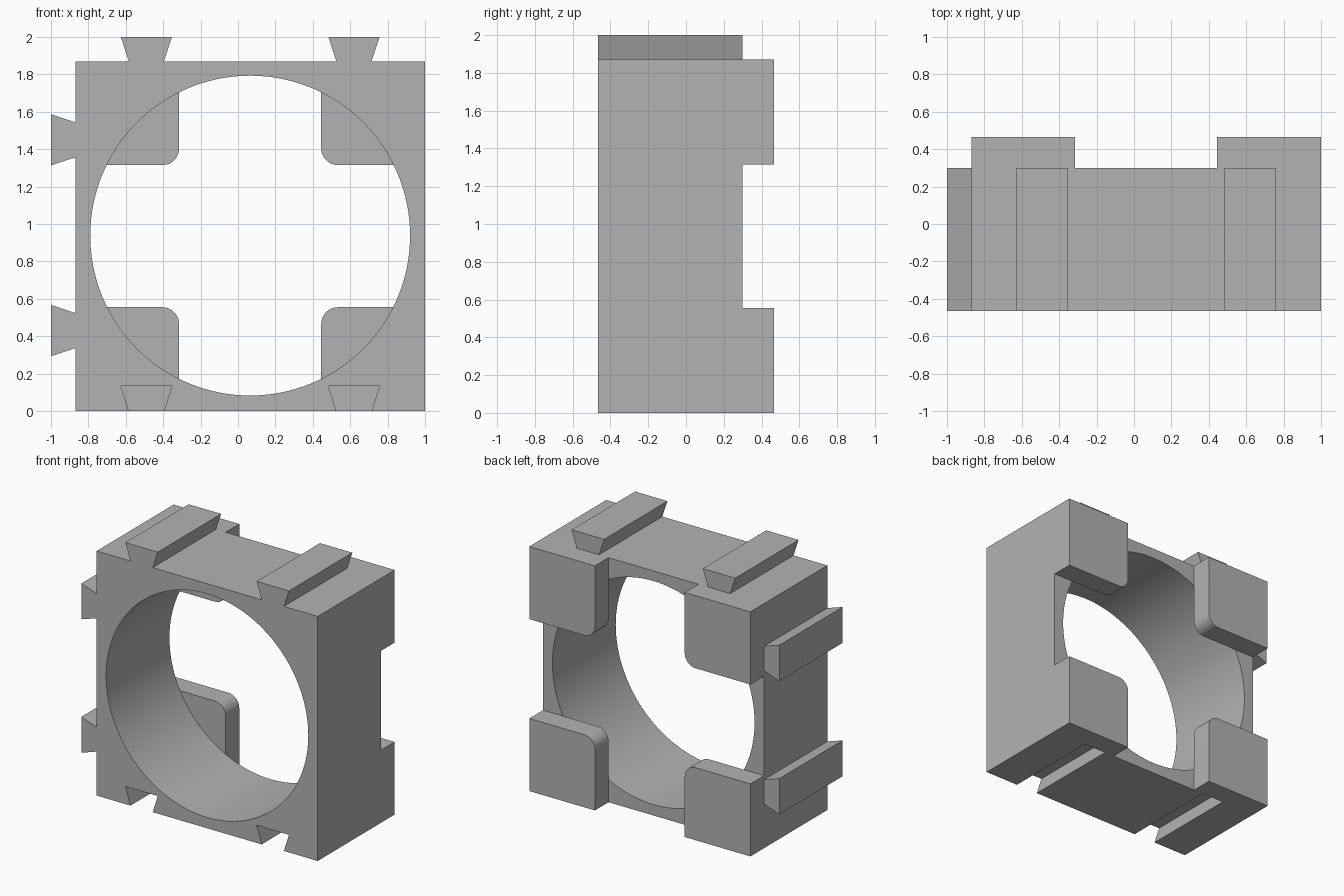
import bpy
import bmesh
from math import cos, sin, pi, radians
from mathutils import Matrix

if "Cube" in bpy.data.objects:
    bpy.data.objects.remove(bpy.data.objects["Cube"], do_unlink=True)

LEFT, RIGHT, TOP = -0.87, 1.0, 1.87       # block outline
FRONT, STEP, BACK = -0.465, 0.30, 0.465   # depth of frame and pads
MID_X, MID_Z, BORE = 0.065, 0.938, 0.855
RAILS_X, RAILS_Z = (-0.49, 0.62), (0.43, 1.45)
NECK, HEAD, SLOT = 0.094, 0.137, 0.135    # dovetail half widths, slot depth
PAD, FILLET = 0.555, 0.09

grey = bpy.data.materials.new("plain grey")
grey.use_nodes = True
grey.diffuse_color = (0.45, 0.45, 0.45, 1)
grey.node_tree.nodes["Principled BSDF"].inputs["Base Color"].default_value = grey.diffuse_color


def prism(name, outline, y0, y1):
    """Extrude an (x, z) outline from y0 to y1."""
    bm = bmesh.new()
    face = bm.faces.new([bm.verts.new((x, y0, z)) for x, z in outline])
    new = bmesh.ops.extrude_face_region(bm, geom=[face])["geom"]
    moved = [g for g in new if isinstance(g, bmesh.types.BMVert)]
    bmesh.ops.translate(bm, verts=moved, vec=(0, y1 - y0, 0))
    bmesh.ops.recalc_face_normals(bm, faces=bm.faces)
    mesh = bpy.data.meshes.new(name)
    bm.to_mesh(mesh)
    bm.free()
    obj = bpy.data.objects.new(name, mesh)
    bpy.context.collection.objects.link(obj)
    mesh.materials.append(grey)
    return obj


def activate(obj):
    bpy.ops.object.select_all(action="DESELECT")
    obj.select_set(True)
    bpy.context.view_layer.objects.active = obj


def dovetail(c, base, tip):
    """Four (along, height) points of one dovetail, in rising order."""
    return [(c - NECK, base), (c - HEAD, tip), (c + HEAD, tip), (c + NECK, base)]


# Frame outline: slots underneath, rails on the top and on one side
outline = [(LEFT, 0)]
for c in RAILS_X:
    outline += dovetail(c, 0, SLOT)
outline += [(RIGHT, 0), (RIGHT, TOP)]
for c in reversed(RAILS_X):
    outline += reversed(dovetail(c, TOP, 2.0))
outline.append((LEFT, TOP))
for c in reversed(RAILS_Z):
    outline += [(x, z) for z, x in reversed(dovetail(c, LEFT, -1.0))]
frame = prism("frame", outline, FRONT, STEP)

# Round bore through the frame
circle = [(MID_X + BORE * cos(2 * pi * i / 128), MID_Z + BORE * sin(2 * pi * i / 128))
          for i in range(128)]
cutter = prism("bore_cutter", circle, FRONT - 0.2, STEP + 0.2)
cut = frame.modifiers.new("bore", "BOOLEAN")
cut.object, cut.operation, cut.solver = cutter, "DIFFERENCE", "EXACT"
activate(frame)
bpy.ops.object.modifier_apply(modifier=cut.name)
bpy.data.objects.remove(cutter, do_unlink=True)
bpy.ops.object.shade_smooth_by_angle(angle=radians(30))

# Four corner pads on the back, each with its inner corner rounded
for side, x, sx in (("right", LEFT, 1), ("left", RIGHT, -1)):
    for level, z, sz in (("lower", 0, 1), ("upper", TOP, -1)):
        inner = PAD - FILLET
        shape = [(0, 0), (PAD, 0)]
        shape += [(inner + FILLET * cos(i * pi / 24), inner + FILLET * sin(i * pi / 24))
                  for i in range(13)]
        shape.append((0, PAD))
        pad = prism(f"{level}_{side}_pad", [(x + sx * u, z + sz * v) for u, v in shape], STEP, BACK)
        activate(pad)
        bpy.ops.object.shade_smooth_by_angle(angle=radians(30))
